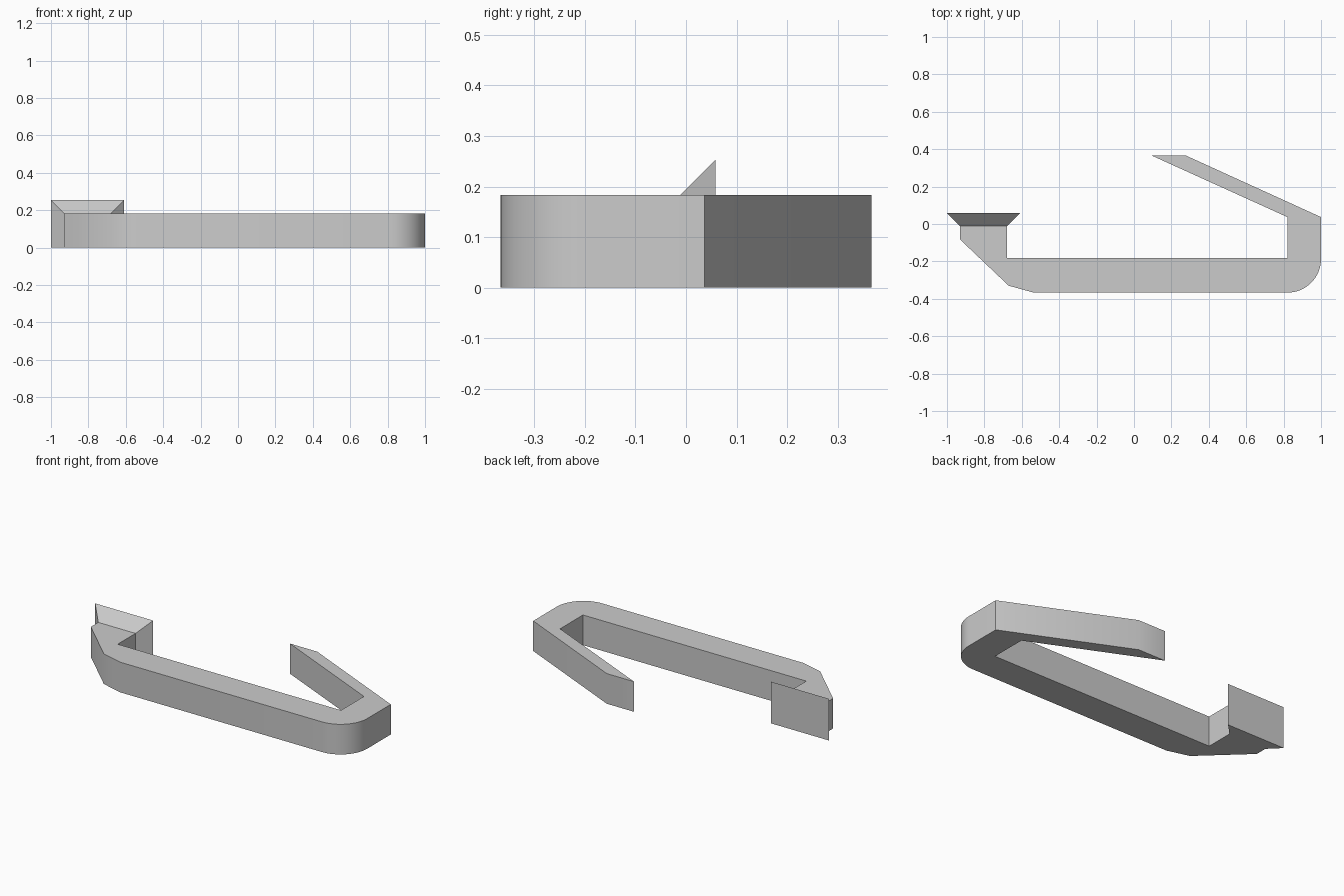
import bpy, bmesh, math

cube = bpy.data.objects.get("Cube")
if cube:
    bpy.data.objects.remove(cube, do_unlink=True)

HEIGHT = 0.183      # thickness of the bent bar
RADIUS = 0.18       # rounded corner
FLARE = 0.07        # outward spread of the tip
TIP_Y = -0.012      # where the flare begins

# One grey material
grey = bpy.data.materials.new("light_grey")
grey.use_nodes = True
colour = (0.6, 0.6, 0.6, 1)
grey.diffuse_color = colour
grey.node_tree.nodes["Principled BSDF"].inputs["Base Color"].default_value = colour

# Outline of the hook: short post, chamfers, long bar, rounded corner, slanted arm
corner = [(1 - RADIUS + RADIUS * math.cos(a), -0.367 + RADIUS + RADIUS * math.sin(a))
          for a in (math.radians(-90 + 90 * i / 16) for i in range(17))]
outline = [(-0.93, TIP_Y), (-0.93, -0.083), (-0.67, -0.33), (-0.535, -0.367)]
outline += corner
outline += [(1, 0.037), (0.275, 0.367), (0.092, 0.367), (0.82, 0.037),
            (0.82, -0.183), (-0.68, -0.183), (-0.68, TIP_Y)]

bm = bmesh.new()
base = bm.faces.new([bm.verts.new((x, y, 0)) for x, y in outline])
extruded = bmesh.ops.extrude_face_region(bm, geom=[base])["geom"]
bmesh.ops.translate(bm, vec=(0, 0, HEIGHT),
                    verts=[g for g in extruded if isinstance(g, bmesh.types.BMVert)])

# Flared tip: pull out the post's end, widening sideways and upward
end = next(f for f in bm.faces if all(abs(v.co.y - TIP_Y) < 1e-4 for v in f.verts))
tip = bmesh.ops.extrude_discrete_faces(bm, faces=[end])["faces"][0]
middle = tip.calc_center_median().copy()
for v in tip.verts:
    v.co.y += FLARE
    v.co.x += math.copysign(FLARE, v.co.x - middle.x)
    if v.co.z > middle.z:
        v.co.z += FLARE

bmesh.ops.remove_doubles(bm, verts=bm.verts, dist=1e-5)
bmesh.ops.recalc_face_normals(bm, faces=bm.faces)
mesh = bpy.data.meshes.new("hook_clip")
bm.to_mesh(mesh)
bm.free()
mesh.materials.append(grey)

# Smooth bends with crisp edges
mesh.shade_smooth()
mesh.set_sharp_from_angle(angle=math.radians(30))
hook = bpy.data.objects.new("hook_clip", mesh)
bpy.context.collection.objects.link(hook)
